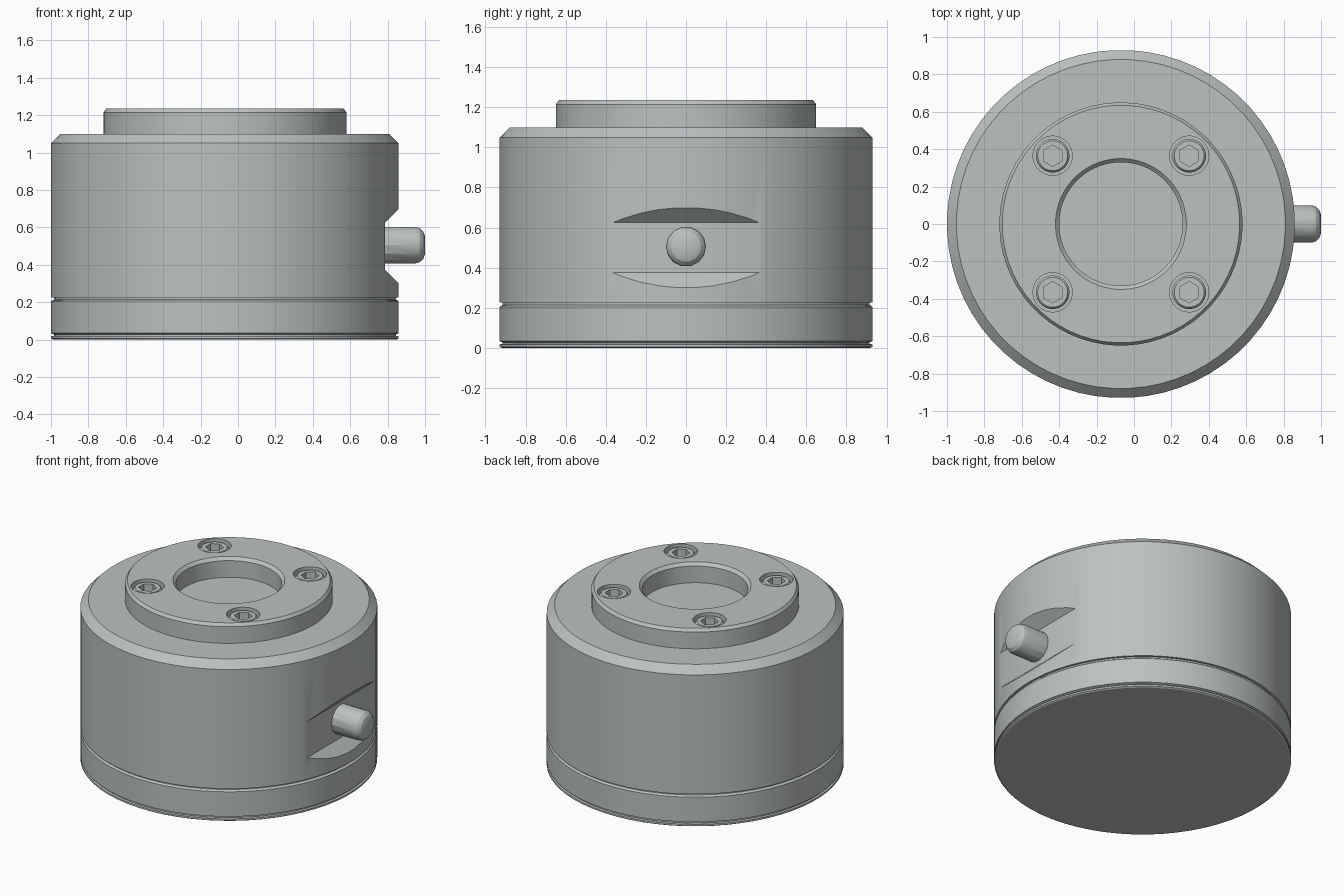
import bpy, bmesh, math
from mathutils import Matrix, Vector

if "Cube" in bpy.data.objects:
    bpy.data.objects.remove(bpy.data.objects["Cube"], do_unlink=True)

CX = -0.07      # axis of the round housing
R = 0.93        # housing radius
FLANGE_TOP = 1.235

steel = bpy.data.materials.new("brushed grey steel")
steel.use_nodes = True
GREY = (0.50, 0.54, 0.53, 1)
steel.diffuse_color = GREY
steel.node_tree.nodes["Principled BSDF"].inputs["Base Color"].default_value = GREY


def make_object(name, bm):
    bmesh.ops.recalc_face_normals(bm, faces=bm.faces)
    mesh = bpy.data.meshes.new(name)
    bm.to_mesh(mesh)
    bm.free()
    mesh.materials.append(steel)
    obj = bpy.data.objects.new(name, mesh)
    bpy.context.collection.objects.link(obj)
    return obj


def lathe(name, profile, loc, sides=64, turn=None):
    """Revolve (radius, height) points, closing both ends with flat caps."""
    bm = bmesh.new()
    rings = []
    for r, z in profile:
        angles = [math.tau * (i + 0.5) / sides for i in range(sides)]
        rings.append([bm.verts.new((r * math.cos(a), r * math.sin(a), z)) for a in angles])
    for low, high in zip(rings, rings[1:]):
        for i in range(sides):
            j = (i + 1) % sides
            bm.faces.new((low[i], low[j], high[j], high[i]))
    bm.faces.new(rings[0][::-1])
    bm.faces.new(rings[-1])
    bm.transform(Matrix.Translation(Vector(loc)) @ (turn or Matrix()))
    return make_object(name, bm)


def cut(target, cutter):
    """Subtract a cutter and discard it."""
    mod = target.modifiers.new("cut", 'BOOLEAN')
    mod.object = cutter
    mod.operation = 'DIFFERENCE'
    mod.solver = 'EXACT'
    select(target)
    bpy.ops.object.modifier_apply(modifier=mod.name)
    bpy.data.objects.remove(cutter, do_unlink=True)


def select(obj):
    bpy.ops.object.select_all(action='DESELECT')
    obj.select_set(True)
    bpy.context.view_layer.objects.active = obj


# Bottom plate and base ring, separated by fine grooves
base = lathe("base_ring", [
    (R - .01, 0), (R, .006), (R, .018), (R - .015, .02), (R - .015, .028),
    (R, .034), (R, .205), (R - .008, .212), (R - .015, .214), (R - .015, .226)], (CX, 0, 0))

# Main housing with chamfered top edge
body = lathe("housing", [(R, .226), (R, 1.05), (R - .05, 1.10)], (CX, 0, 0))

# Milled flat with sloping top and bottom on the side of the housing
bm = bmesh.new()
section = [(.785, .375), (.985, .175), (.985, .825), (.785, .625)]
face = bm.faces.new([bm.verts.new((x, -.6, z)) for x, z in section])
ext = bmesh.ops.extrude_face_region(bm, geom=[face])
bmesh.ops.translate(bm, vec=(0, 1.2, 0), verts=[
    v for v in ext["geom"] if isinstance(v, bmesh.types.BMVert)])
cut(body, make_object("flat_cutter", bm))

# Raised flange with a chamfered central bore
flange = lathe("flange", [(.65, 1.09), (.65, FLANGE_TOP - .02), (.635, FLANGE_TOP)], (CX, 0, 0))
cut(flange, lathe("bore_cutter", [
    (.33, 1.05), (.33, FLANGE_TOP - .02), (.35, FLANGE_TOP), (.35, 1.3)], (CX, 0, 0)))

# Four socket screws sunk in counterbores
parts = [base, body, flange]
for sx, side in ((-1, "right"), (1, "left")):
    for sy, end in ((-1, "front"), (1, "back")):
        spot = (CX + sx * .365, sy * .365, 0)
        cut(flange, lathe("hole_cutter", [(.105, 1.12), (.105, 1.3)], spot, 32))
        screw = lathe(f"screw_{end}_{side}", [
            (.09, 1.11), (.09, 1.213), (.08, 1.225)], spot, 32)
        hexagon = lathe("hex_cutter", [(.057, 1.16), (.057, 1.3)], spot, 6)
        cut(screw, hexagon)
        parts.append(screw)

# Rounded pin standing out of the milled flat
parts.append(lathe("side_pin", [
    (.10, 0), (.10, .20), (.093, .222), (.076, .24), (.05, .25)],
    (.75, 0, .505), 14, Matrix.Rotation(math.pi / 2, 4, 'Y')))

for obj in parts:
    select(obj)
    bpy.ops.object.shade_smooth_by_angle(angle=math.radians(25))
